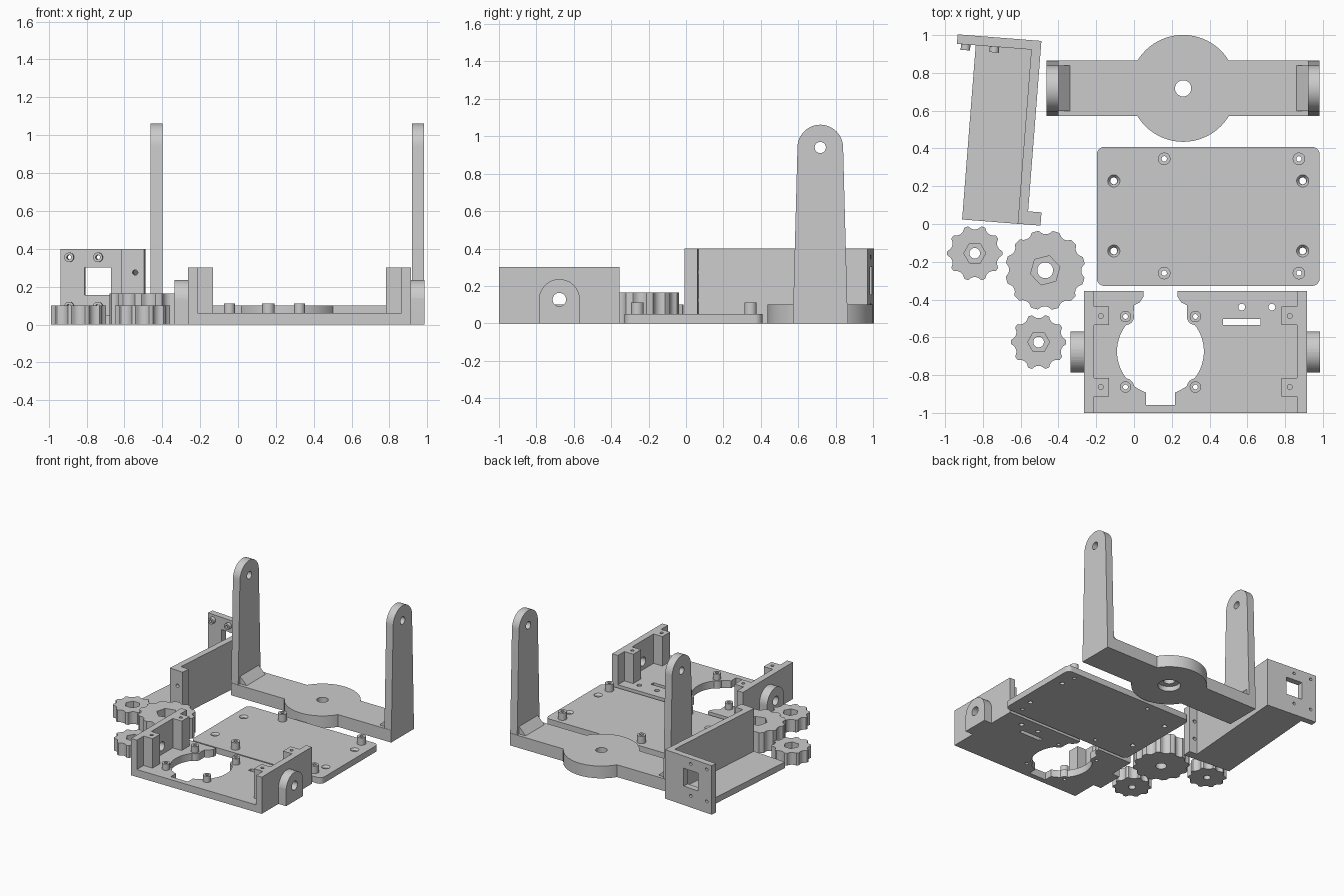
import bpy, bmesh
from math import sin, cos, pi, sqrt, radians
from mathutils import Matrix

cube = bpy.data.objects.get("Cube")
if cube:
    bpy.data.objects.remove(cube, do_unlink=True)

grey = bpy.data.materials.new("plain_grey")
grey.use_nodes = True
grey.diffuse_color = (0.6, 0.6, 0.6, 1)
grey.node_tree.nodes["Principled BSDF"].inputs["Base Color"].default_value = (0.6, 0.6, 0.6, 1)


def prism(pts, a, b, axis="z", top=None):
    """Extrude a 2D profile from a to b along an axis; top is an optional end profile."""
    place = {"z": lambda p, h: (p[0], p[1], h),
             "x": lambda p, h: (h, p[0], p[1]),
             "y": lambda p, h: (p[0], h, p[1])}[axis]
    bm = bmesh.new()
    lo = [bm.verts.new(place(p, a)) for p in pts]
    hi = [bm.verts.new(place(p, b)) for p in (top or pts)]
    bm.faces.new(lo)
    bm.faces.new(hi)
    n = len(pts)
    for i in range(n):
        j = (i + 1) % n
        bm.faces.new((lo[i], lo[j], hi[j], hi[i]))
    bmesh.ops.recalc_face_normals(bm, faces=bm.faces)
    me = bpy.data.meshes.new("part")
    bm.to_mesh(me)
    bm.free()
    ob = bpy.data.objects.new("part", me)
    bpy.context.collection.objects.link(ob)
    me.materials.append(grey)
    return ob


def box(x0, x1, y0, y1, z0, z1):
    return prism([(x0, y0), (x1, y0), (x1, y1), (x0, y1)], z0, z1)


def ring(u, v, r, n=32, start=0.0, sweep=2 * pi):
    steps = n if sweep >= 2 * pi else n - 1
    return [(u + r * cos(start + sweep * i / steps), v + r * sin(start + sweep * i / steps))
            for i in range(n)]


def cyl(u, v, r, a, b, axis="z", r2=None, n=32):
    return prism(ring(u, v, r, n), a, b, axis, ring(u, v, r2, n) if r2 else None)


def build(name, body, adds=(), cuts=()):
    """Merge the added solids into the body, then subtract the cutters."""
    body.name = body.data.name = name
    bpy.ops.object.select_all(action="DESELECT")
    bpy.context.view_layer.objects.active = body
    body.select_set(True)
    for op, group in (("UNION", adds), ("DIFFERENCE", cuts)):
        for other in group:
            mod = body.modifiers.new("bool", "BOOLEAN")
            mod.operation, mod.object, mod.solver = op, other, "EXACT"
            bpy.ops.object.modifier_apply(modifier=mod.name)
            bpy.data.objects.remove(other, do_unlink=True)
    bpy.ops.object.shade_smooth_by_angle(angle=radians(30))
    return body


# Fork: cross bar with round hub, two tapered arms and inner gussets
FX, FY = 0.26, 0.718
adds = [cyl(FX, FY, 0.283, 0, 0.1, n=64)]
arm = [(FY - 0.147, 0), (FY + 0.147, 0)] + ring(FY, 0.94, 0.122, 25, 0, pi)
for s in (-1, 1):
    adds.append(prism(arm, FX + s * 0.66, FX + s * 0.723, "x"))
    gusset = [(FX + s * 0.67, 0.09), (FX + s * 0.59, 0.09), (FX + s * 0.6, 0.1),
              (FX + s * 0.66, 0.16), (FX + s * 0.67, 0.16)]
    adds.append(prism(gusset, FY - 0.12, FY + 0.12, "y"))
build("fork", box(FX - 0.723, FX + 0.723, FY - 0.147, FY + 0.147, 0, 0.1), adds,
      [cyl(FX, FY, 0.043, -0.1, 0.2), cyl(FX, FY, 0.085, -0.1, 0.04),
       cyl(FY, 0.94, 0.03, -1, 1.5, "x")])

# Mounting plate: rounded corners, standoffs and countersunk holes
x0, x1, y0, y1, r = -0.197, 0.983, -0.328, 0.408, 0.04
outline = []
for k, (u, v) in enumerate([(x1 - r, y1 - r), (x0 + r, y1 - r), (x0 + r, y0 + r), (x1 - r, y0 + r)]):
    outline += ring(u, v, r, 7, k * pi / 2, pi / 2)
adds, cuts = [], []
for y in (-0.26, 0.345):
    for x in (0.16, 0.873):
        adds.append(cyl(x, y, 0.033, 0.02, 0.11))
        cuts.append(cyl(x, y, 0.014, -0.1, 0.2))
for y in (-0.143, 0.228):
    for x in (-0.107, 0.893):
        cuts.append(cyl(x, y, 0.018, -0.1, 0.2))
        cuts.append(cyl(x, y, 0.02, 0.034, 0.055, r2=0.036))
build("mounting_plate", prism(outline, 0, 0.05), adds, cuts)

# Tray: floor, side walls, corner blocks and pivot ears
CX, CY, EY = 0.325, -0.675, -0.677
adds, cuts = [], []
ear = [(EY - 0.109, 0), (EY + 0.109, 0)] + ring(EY, 0.127, 0.109, 25, 0, pi)
for s in (-1, 1):
    def span(a, b):
        return sorted((CX + s * a, CX + s * b))
    adds.append(box(*span(0.538, 0.59), -1, -0.355, 0, 0.3))
    adds.append(prism(ear, *span(0.58, 0.66), "x"))
    for y in (-0.863, -0.487):
        adds.append(box(*span(0.457, 0.55), y - 0.049, y + 0.049, 0.02, 0.3))
        cuts.append(cyl(CX + s * 0.5, y, 0.013, 0.1, 0.4, n=16))
cuts.append(cyl(EY, 0.127, 0.036, -1, 2, "x"))
# Slot and small holes in the floor
cuts.append(box(0.47, 0.67, -0.536, -0.503, -0.1, 0.2))
for x in (0.57, 0.73):
    cuts.append(cyl(x, -0.44, 0.018, -0.1, 0.2))
# Round opening with flared neck and rear notch, cut from the floor first
HX = 0.14
half_neck = [(0.09, -0.3), (0.09, -0.385), (0.11, -0.415), (0.14, -0.43), (0.145, -0.55)]
neck = [(HX + u, v) for u, v in half_neck] + [(HX - u, v) for u, v in reversed(half_neck)]
floor = build("tray", box(CX - 0.59, CX + 0.59, -1, -0.355, 0, 0.06), (),
              [cyl(HX, CY, 0.23, -0.1, 0.2, n=64), prism(neck, -0.1, 0.2),
               box(HX - 0.077, HX + 0.077, -0.957, -0.8, -0.1, 0.2)])
# Standoffs around the opening
for x in (HX - 0.185, HX + 0.185):
    for y in (-0.863, -0.49):
        adds.append(cyl(x, y, 0.045, 0, 0.06))
        adds.append(cyl(x, y, 0.03, 0.02, 0.11))
        cuts.append(cyl(x, y, 0.013, -0.1, 0.2, n=16))
build("tray", floor, adds, cuts)


# Knobs: scalloped rim, hexagonal nut recess and bolt hole
def knob(name, x, y, R, h, count, nut, bolt, turn):
    pts, steps = [], 18
    c, rho = R + 0.022, 0.042
    for i in range(count * steps):
        a = ((i % steps) / steps - 0.5) * 2 * pi / count
        d = rho ** 2 - (c * sin(a)) ** 2
        rad = min(R, c * cos(a) - sqrt(d)) if d > 0 else R
        t = 2 * pi * i / (count * steps) + turn
        pts.append((x + rad * cos(t), y + rad * sin(t)))
    build(name, prism(pts, 0, h), (),
          [prism(ring(x, y, nut, 6, turn), h * 0.5, h + 0.1), cyl(x, y, bolt, -0.1, h + 0.1)])


knob("small_knob_rear", -0.843, -0.155, 0.146, 0.1, 10, 0.058, 0.028, 0)
knob("large_knob", -0.47, -0.245, 0.211, 0.165, 12, 0.08, 0.042, 0.25)
knob("small_knob_front", -0.505, -0.625, 0.146, 0.1, 10, 0.058, 0.028, 0)

# Angled holder: floor, long wall, end flange and windowed end plate
adds = [box(0.295, 0.345, 0, 0.975, 0, 0.4), box(0.3, 0.416, 0, 0.07, 0, 0.4),
        box(-0.1, 0.345, 0.925, 0.975, 0, 0.4)]
cuts = [box(0.028, 0.168, 0.8, 1.1, 0.155, 0.3)]
for z in (0.095, 0.355):
    for u in (-0.053, 0.1):
        adds.append(cyl(u, z, 0.025, 0.895, 0.95, "y"))
        cuts.append(cyl(u, z, 0.012, 0.8, 1.1, "y", n=16))
for z in (0.125, 0.275):
    cuts.append(cyl(0.368, z, 0.014, -0.1, 0.12, "y", n=16))
holder = build("angled_holder", box(0, 0.345, 0, 0.95, 0, 0.05), adds, cuts)
holder.data.transform(Matrix.Translation((-0.91, 0.024, 0)) @ Matrix.Rotation(-0.078, 4, "Z"))
